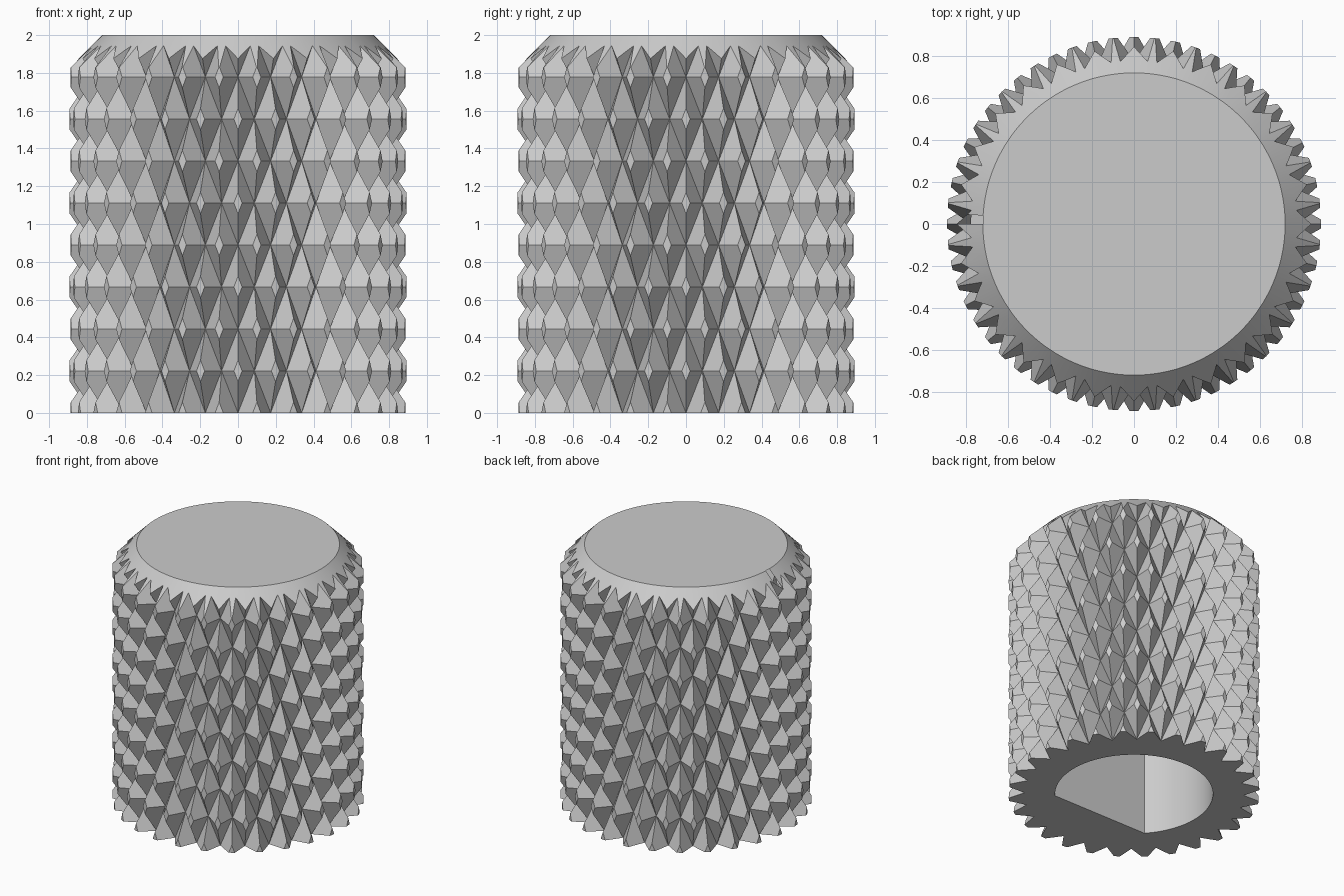
import bpy, bmesh
from math import sin, cos, pi, radians

if "Cube" in bpy.data.objects:
    bpy.data.objects.remove(bpy.data.objects["Cube"], do_unlink=True)

TEETH = 28              # knurl points in one ring
ROW = 2 / 9             # height between rings
PEAK, VALLEY = 0.93, 0.777
RADIUS, TOP_RADIUS, HEIGHT = 0.891, 0.72, 2.0
HOLE_RADIUS, HOLE_DEPTH = 0.56, 1.5


def new_object(name, bm):
    bmesh.ops.recalc_face_normals(bm, faces=bm.faces)
    mesh = bpy.data.meshes.new(name)
    bm.to_mesh(mesh)
    bm.free()
    obj = bpy.data.objects.new(name, mesh)
    bpy.context.collection.objects.link(obj)
    return obj


def ring(bm, radius_at, z, count):
    angles = [2 * pi * i / count for i in range(count)]
    return [bm.verts.new((radius_at(i) * cos(a), radius_at(i) * sin(a), z))
            for i, a in enumerate(angles)]


# Knurled grip: rings of alternating peaks and valleys, creased valley to valley
def knurled_grip():
    bm = bmesh.new()
    n = TEETH * 2
    rings = [ring(bm, lambda i, k=k: PEAK if (i + k) % 2 else VALLEY, k * ROW, n)
             for k in range(-1, 11)]
    for k, (low, high) in enumerate(zip(rings, rings[1:]), start=-1):
        for i in range(n):
            j = (i + 1) % n
            a, b, c, d = low[i], low[j], high[j], high[i]
            if (i + k) % 2:
                tris = (a, b, d), (b, c, d)
            else:
                tris = (a, b, c), (a, c, d)
            for tri in tris:
                bm.faces.new(tri)
    bm.faces.new(rings[0])
    bm.faces.new(rings[-1])
    return new_object("knurled_knob", bm)


# Smooth chamfered envelope that blunts the peaks and bevels the top
def envelope():
    bm = bmesh.new()
    n = TEETH * 4
    chamfer_z = HEIGHT - (RADIUS - TOP_RADIUS)
    rings = [ring(bm, lambda i, r=r: r, z, n)
             for r, z in ((RADIUS, 0), (RADIUS, chamfer_z), (TOP_RADIUS, HEIGHT))]
    for low, high in zip(rings, rings[1:]):
        for i in range(n):
            j = (i + 1) % n
            bm.faces.new((low[i], low[j], high[j], high[i]))
    bm.faces.new(rings[0])
    bm.faces.new(rings[-1])
    return new_object("envelope_cutter", bm)


# D-shaped shaft socket, flat side towards the front
def socket():
    bm = bmesh.new()
    half = radians(47.5)
    steps = 64
    angles = [-pi / 2 + half + (2 * pi - 2 * half) * i / steps for i in range(steps + 1)]
    base = [bm.verts.new((HOLE_RADIUS * cos(a), HOLE_RADIUS * sin(a), -0.1)) for a in angles]
    face = bm.faces.new(base)
    result = bmesh.ops.extrude_face_region(bm, geom=[face])
    top = [v for v in result["geom"] if isinstance(v, bmesh.types.BMVert)]
    bmesh.ops.translate(bm, verts=top, vec=(0, 0, HOLE_DEPTH + 0.1))
    return new_object("socket_cutter", bm)


knob = knurled_grip()
bpy.context.view_layer.objects.active = knob
knob.select_set(True)

# Apply the cuts so the edges can be sharpened afterwards
for cutter, operation in ((envelope(), 'INTERSECT'), (socket(), 'DIFFERENCE')):
    cutter.hide_render = True
    mod = knob.modifiers.new(cutter.name, 'BOOLEAN')
    mod.operation = operation
    mod.solver = 'EXACT'
    mod.object = cutter
    bpy.ops.object.modifier_apply(modifier=mod.name)
    bpy.data.objects.remove(cutter, do_unlink=True)

# Plain grey finish
grey = bpy.data.materials.new("light_grey")
grey.use_nodes = True
color = (0.6, 0.6, 0.6, 1)
grey.diffuse_color = color
grey.node_tree.nodes["Principled BSDF"].inputs["Base Color"].default_value = color
knob.data.materials.clear()
knob.data.materials.append(grey)

bpy.ops.object.shade_smooth_by_angle(angle=radians(15))
